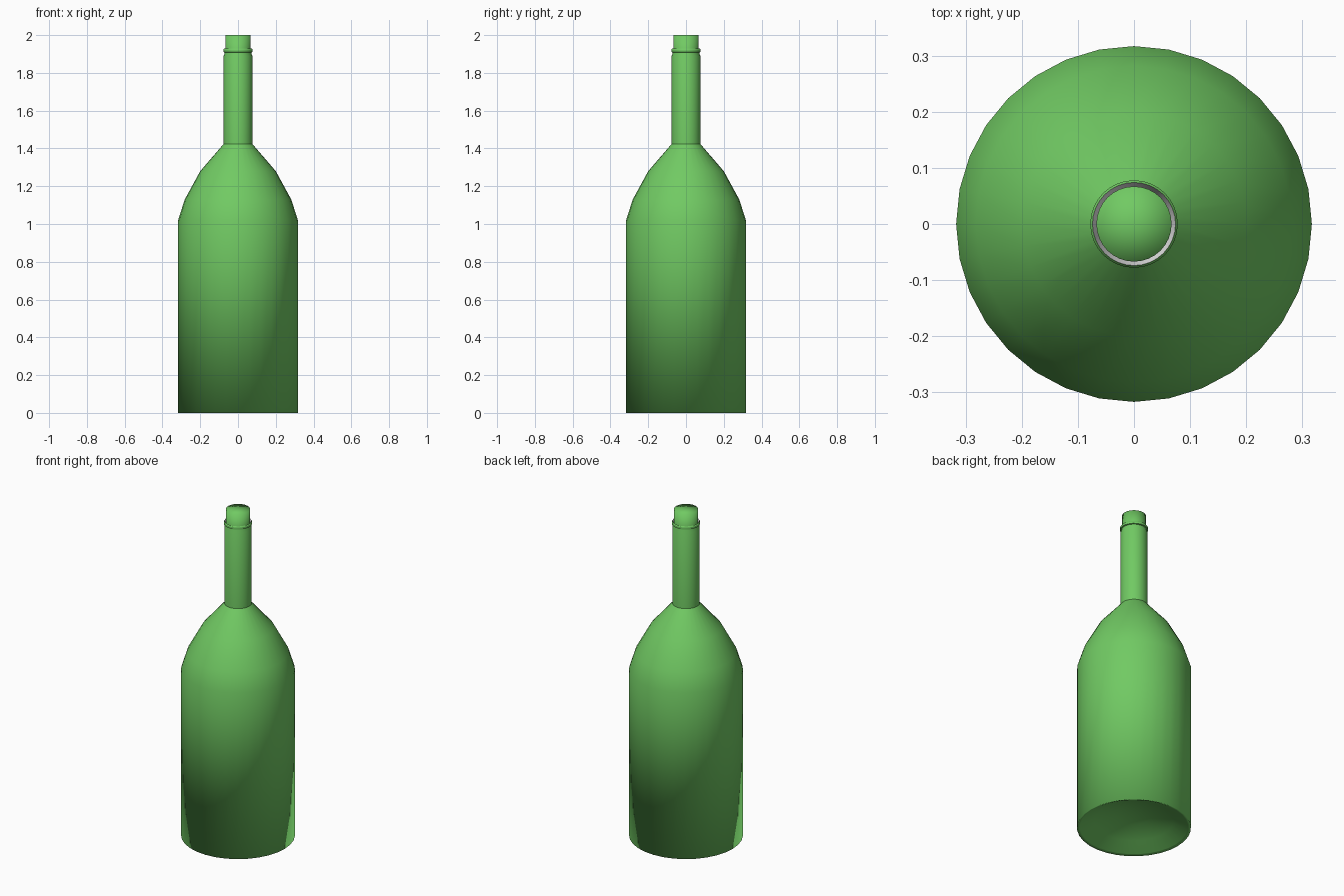
import bpy, bmesh, math

cube = bpy.data.objects.get("Cube")
if cube:
    bpy.data.objects.remove(cube, do_unlink=True)

SIDES = 32


def material(name, rgb):
    mat = bpy.data.materials.new(name)
    mat.use_nodes = True
    mat.diffuse_color = (*rgb, 1)
    mat.node_tree.nodes["Principled BSDF"].inputs["Base Color"].default_value = (*rgb, 1)
    return mat


def lathe(name, profile, mat, smooth_angle=None):
    """Revolve (radius, height) points; a zero radius becomes a pole."""
    bm = bmesh.new()
    rings = []
    for r, z in profile:
        if r == 0:
            rings.append([bm.verts.new((0, 0, z))] * SIDES)
        else:
            turns = [math.tau * i / SIDES for i in range(SIDES)]
            rings.append([bm.verts.new((r * math.cos(a), r * math.sin(a), z)) for a in turns])
    for low, high in zip(rings, rings[1:]):
        for i in range(SIDES):
            j = (i + 1) % SIDES
            corners = dict.fromkeys((low[i], low[j], high[j], high[i]))
            bm.faces.new(list(corners)).smooth = True
    mesh = bpy.data.meshes.new(name)
    bm.to_mesh(mesh)
    bm.free()
    mesh.materials.append(mat)
    obj = bpy.data.objects.new(name, mesh)
    bpy.context.collection.objects.link(obj)
    if smooth_angle is not None:
        bpy.ops.object.select_all(action="DESELECT")
        obj.select_set(True)
        bpy.context.view_layer.objects.active = obj
        bpy.ops.object.shade_smooth_by_angle(angle=math.radians(smooth_angle))
    return obj


green = material("bottle green", (0.165, 0.59, 0.125))
grey = material("light grey", (0.8, 0.8, 0.8))

# Body with a hollow punt underneath and a faceted, smooth-shaded shoulder
lathe("bottle_body", [(0, 0.09), (0.10, 0.08), (0.22, 0.045), (0.30, 0.005), (0.317, 0),
                      (0.317, 1.02), (0.282, 1.13), (0.2, 1.28), (0.075, 1.425)], green)

# Straight neck, chamfered below the groove
lathe("neck", [(0.076, 1.42), (0.076, 1.89), (0.071, 1.902), (0.071, 1.91)], green, 30)

# Raised collar round the mouth
lathe("collar", [(0.071, 1.908), (0.078, 1.91), (0.078, 1.922), (0.074, 1.928)], green, 30)

# Sloping inside edge of the mouth
lathe("mouth_lining", [(0.074, 1.928), (0.067, 1.905)], grey)

# Stopper with softly shaded top
lathe("stopper", [(0.067, 1.90), (0.067, 2.0), (0, 2.0)], green)
